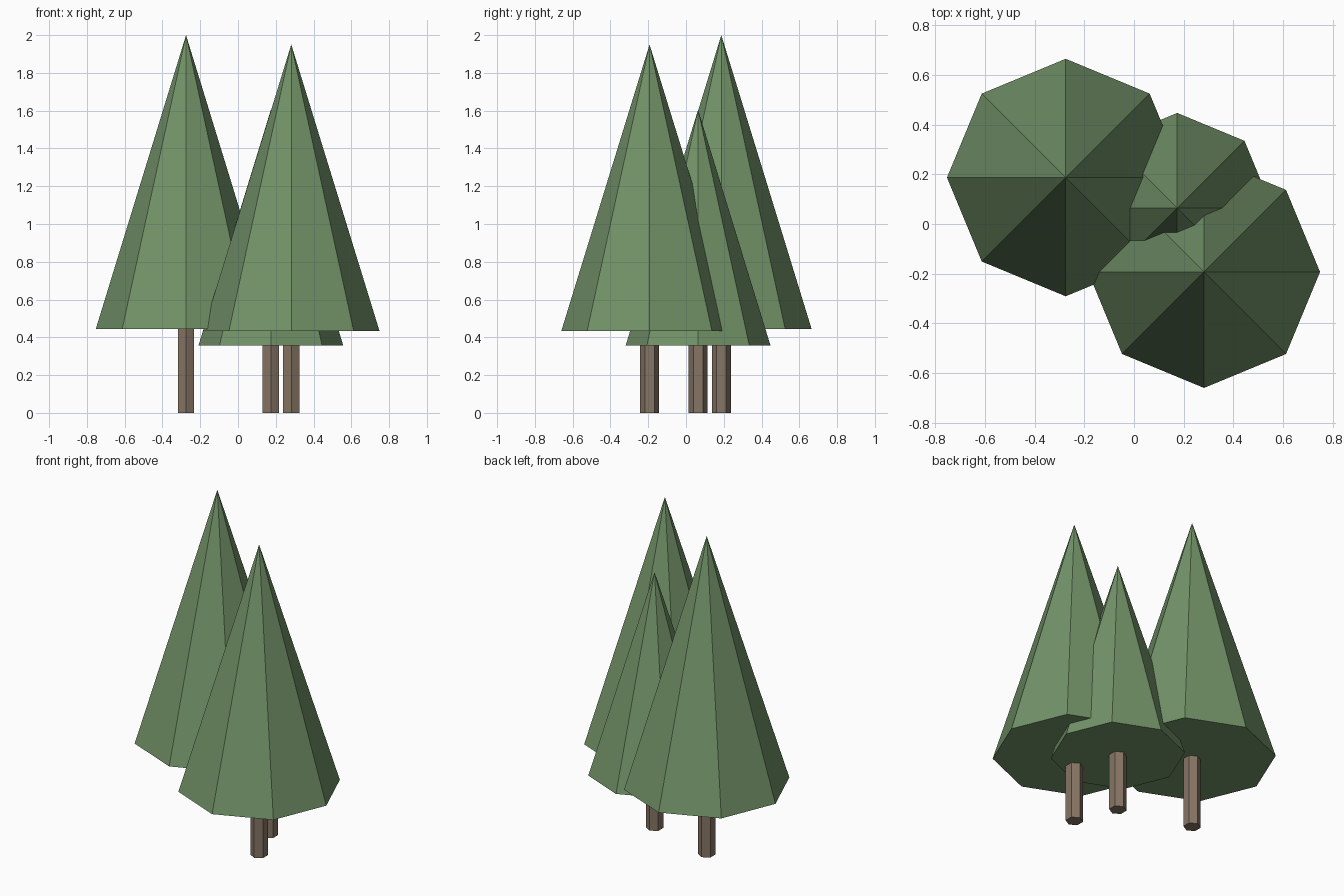
import bpy

if "Cube" in bpy.data.objects:
    bpy.data.objects.remove(bpy.data.objects["Cube"])


def make_material(name, color):
    mat = bpy.data.materials.new(name)
    mat.diffuse_color = color
    mat.use_nodes = True
    mat.node_tree.nodes["Principled BSDF"].inputs["Base Color"].default_value = mat.diffuse_color
    return mat


GREEN = make_material("foliage_green", (0.17, 0.29, 0.14, 1))
BROWN = make_material("bark_brown", (0.24, 0.18, 0.13, 1))


def cone(name, sides, r_bottom, r_top, x, y, z0, z1, mat):
    bpy.ops.mesh.primitive_cone_add(
        vertices=sides, radius1=r_bottom, radius2=r_top,
        depth=z1 - z0, location=(x, y, (z0 + z1) / 2))
    obj = bpy.context.object
    obj.name = name
    obj.data.materials.append(mat)


def tree(name, x, y, radius, base, top):
    # Hexagonal trunk reaching just inside the crown
    cone(name + "_trunk", 6, 0.05, 0.05, x, y, 0, base + 0.02, BROWN)
    # Eight-sided closed crown
    cone(name + "_crown", 8, radius, 0, x, y, base, top, GREEN)


# Cluster of three trees
tree("tall_tree", -0.275, 0.187, 0.478, 0.444, 2.0)
tree("front_tree", 0.282, -0.193, 0.467, 0.434, 1.95)
tree("small_tree", 0.174, 0.064, 0.383, 0.358, 1.605)
